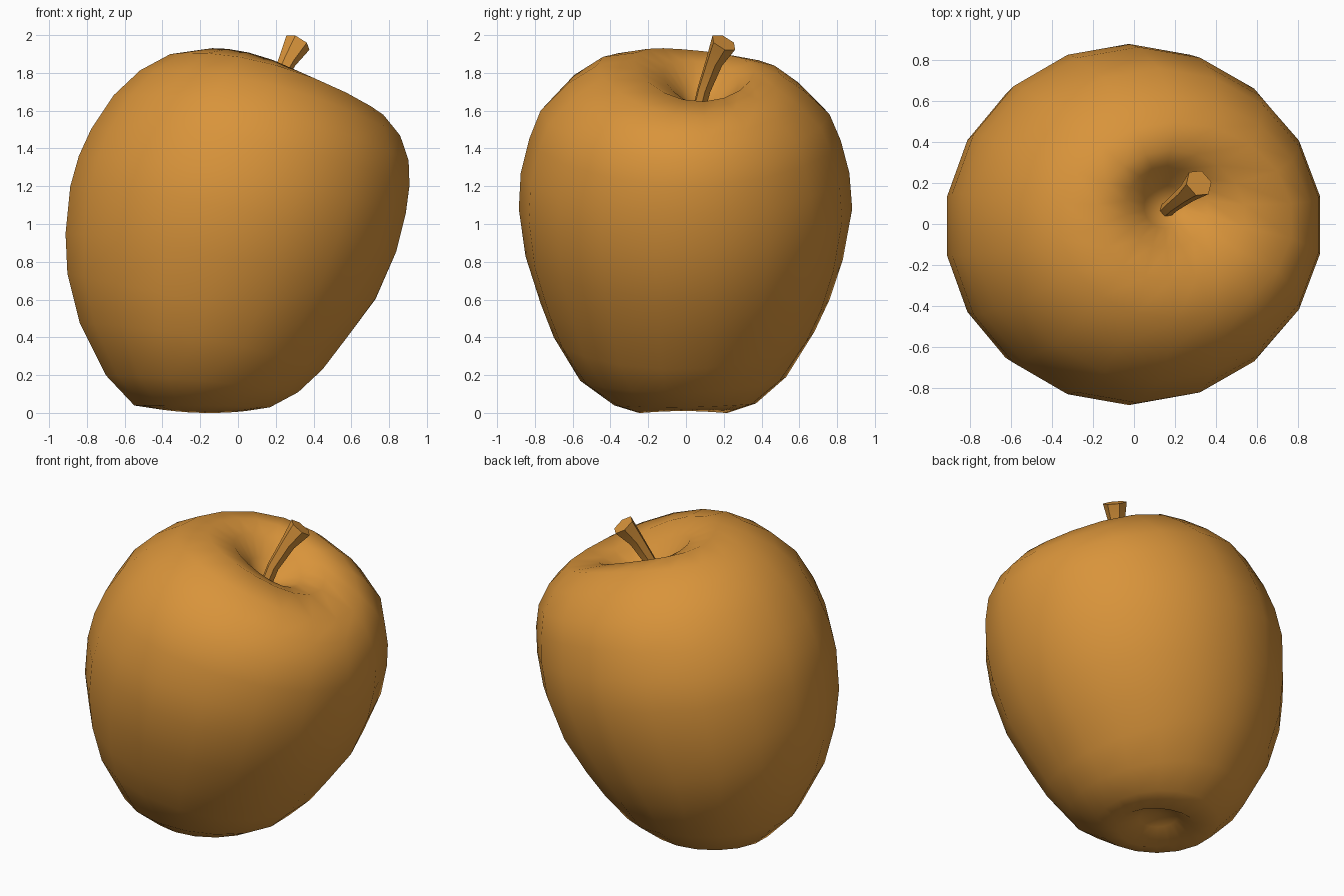
import bpy, bmesh, math
from mathutils import Vector

if "Cube" in bpy.data.objects:
    bpy.data.objects.remove(bpy.data.objects["Cube"])

skin = bpy.data.materials.new("warm_orange")
skin.diffuse_color = (0.69, 0.295, 0.043, 1)
skin.use_nodes = True
skin.node_tree.nodes["Principled BSDF"].inputs["Base Color"].default_value = skin.diffuse_color


def loft(name, rings, start, end, angle):
    """Skin a list of rings and close both ends with a fan to a centre point."""
    bm = bmesh.new()
    loops = [[bm.verts.new(p) for p in ring] for ring in rings]
    n = len(loops[0])
    for a, b in zip(loops, loops[1:]):
        for i in range(n):
            j = (i + 1) % n
            bm.faces.new((a[i], a[j], b[j], b[i]))
    for loop, tip in ((loops[0], start), (loops[-1], end)):
        c = bm.verts.new(tip)
        for i in range(n):
            bm.faces.new((loop[i], loop[(i + 1) % n], c))
    bmesh.ops.recalc_face_normals(bm, faces=bm.faces)
    me = bpy.data.meshes.new(name)
    bm.to_mesh(me)
    bm.free()
    ob = bpy.data.objects.new(name, me)
    bpy.context.collection.objects.link(ob)
    me.materials.append(skin)
    bpy.ops.object.select_all(action='DESELECT')
    ob.select_set(True)
    bpy.context.view_layer.objects.active = ob
    bpy.ops.object.shade_smooth_by_angle(angle=math.radians(angle))
    return ob


def body_ring(lx, lz, rx, rz, fy, fz, by, bz, sides=18):
    """Tilted oval through a left, right, front and back point."""
    lr, fb = (lz + rz) / 2, (fz + bz) / 2
    pts = []
    for k in range(sides):
        t = math.radians(90) + k * math.tau / sides
        c, s = math.cos(t), math.sin(t)
        x = (lx + rx) / 2 + (rx - lx) / 2 * c * 1.013
        y = (fy + by) / 2 + (by - fy) / 2 * s
        z = ((lr + fb) / 2 + (rz - lz) / 2 * c + (bz - fz) / 2 * s
             + (lr - fb) / 2 * math.cos(2 * t))
        pts.append((x, y, z))
    return pts


# Fruit: leaning profile from the base hollow up to the stem hollow
profile = [
    (-.30, .07, -.08, .07, -.12, .07, .12, .07),
    (-.42, .02, .04, .01, -.25, .00, .22, .00),
    (-.55, .04, .17, .03, -.38, .04, .37, .05),
    (-.70, .20, .32, .11, -.56, .17, .53, .19),
    (-.84, .48, .45, .23, -.70, .40, .68, .43),
    (-.905, .74, .58, .40, -.77, .58, .76, .60),
    (-.915, .95, .73, .60, -.85, .83, .83, .81),
    (-.89, 1.20, .84, .85, -.885, 1.08, .88, 1.08),
    (-.845, 1.36, .89, 1.05, -.875, 1.27, .865, 1.27),
    (-.78, 1.50, .91, 1.20, -.83, 1.45, .82, 1.44),
    (-.66, 1.68, .905, 1.33, -.77, 1.60, .76, 1.58),
    (-.52, 1.81, .86, 1.46, -.63, 1.74, .63, 1.70),
    (-.36, 1.895, .77, 1.57, -.47, 1.84, .50, 1.79),
    (-.18, 1.92, .54, 1.65, -.28, 1.87, .36, 1.81),
    (-.04, 1.86, .36, 1.63, -.12, 1.80, .28, 1.75),
    (.05, 1.73, .25, 1.60, -.02, 1.69, .19, 1.66),
]
loft("fruit_body", [body_ring(*r) for r in profile],
     (-.20, 0, .10), (.15, .08, 1.58), 180)

# Stem: six-sided, leaning and flaring towards the tip
path = [Vector(p) for p in ((.15, .06, 1.57), (.19, .095, 1.71),
                            (.26, .15, 1.86), (.317, .20, 1.96))]
radii = (.035, .037, .048, .072)
rings = []
for i, (p, r) in enumerate(zip(path, radii)):
    d = path[min(i + 1, 3)] - path[max(i - 1, 0)]
    q = d.to_track_quat('Z', 'Y')
    rings.append([p + q @ Vector((r * math.cos(k * math.tau / 6),
                                  r * math.sin(k * math.tau / 6), 0))
                  for k in range(6)])
loft("stem", rings, path[0], path[-1], 35)
